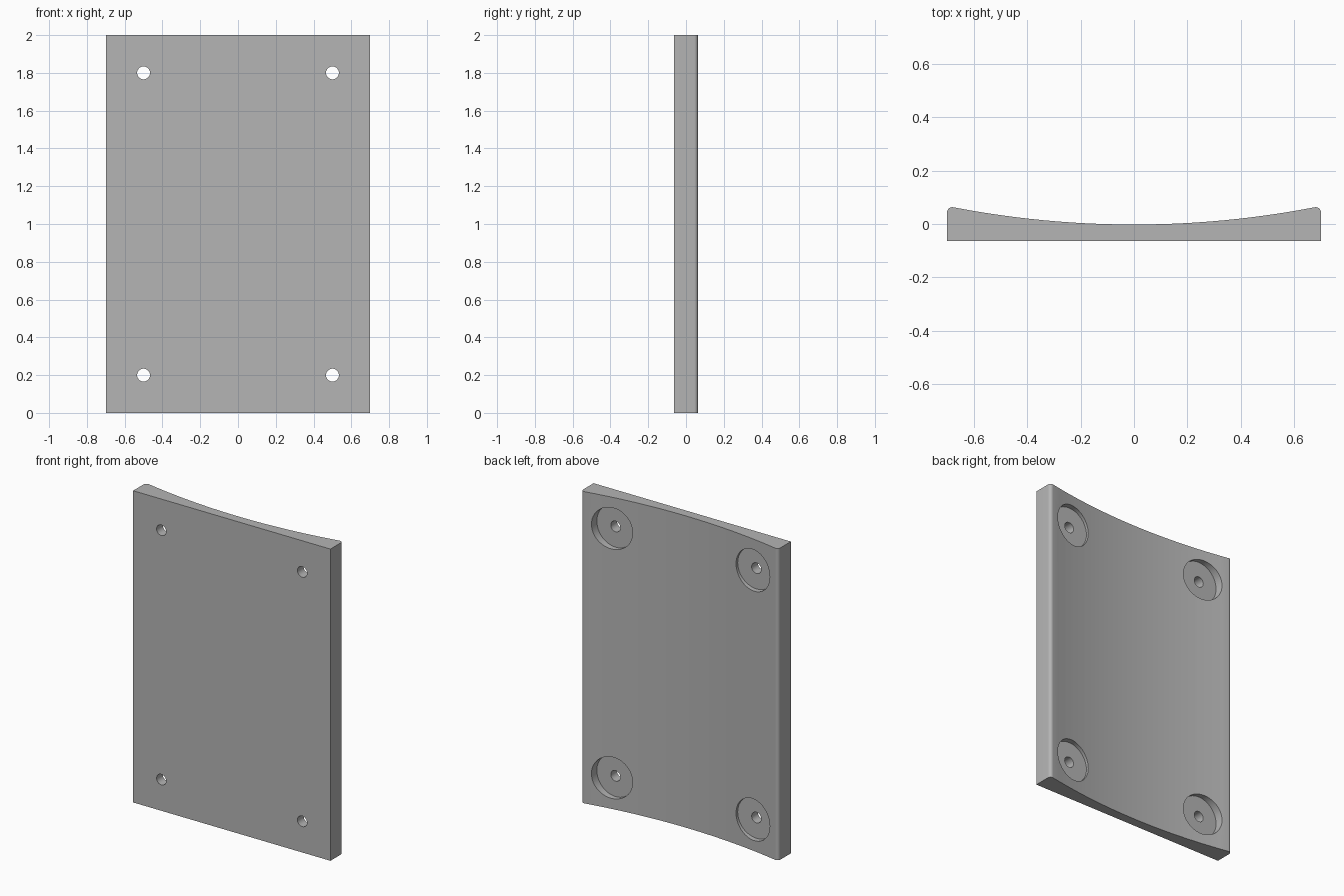
import bpy
import bmesh
from math import sin, cos, asin, sqrt, radians

HALF_W, HEIGHT, FRONT, BACK = 0.70, 2.0, -0.063, 0.063
HOLE_X, HOLE_Z = 0.50, (0.20, 1.80)
FILLET, ARC_STEPS, FILLET_STEPS = 0.02, 24, 6
ARC_LOW, TILT = -0.002, radians(11)

cube = bpy.data.objects.get("Cube")
if cube:
    bpy.data.objects.remove(cube, do_unlink=True)

grey = bpy.data.materials.new("neutral grey")
grey.use_nodes = True
colour = (0.46, 0.46, 0.46, 1)
grey.diffuse_color = colour
grey.node_tree.nodes["Principled BSDF"].inputs["Base Color"].default_value = colour


def finish(name, bm):
    bmesh.ops.recalc_face_normals(bm, faces=bm.faces)
    mesh = bpy.data.meshes.new(name)
    bm.to_mesh(mesh)
    bm.free()
    obj = bpy.data.objects.new(name, mesh)
    mesh.materials.append(grey)
    bpy.context.collection.objects.link(obj)
    return obj


def plate_profile():
    """Flat front, rounded rear corners and a shallow hollow across the back."""
    cx, cy = HALF_W - FILLET, BACK - FILLET
    turn = radians(90) + TILT
    corner = [(cx + FILLET * cos(turn * i / FILLET_STEPS),
               cy + FILLET * sin(turn * i / FILLET_STEPS))
              for i in range(FILLET_STEPS + 1)]
    ex, ey = corner[-1]
    rise = ey - ARC_LOW
    radius = (ex * ex + rise * rise) / (2 * rise)
    sweep = asin(ex / radius)
    hollow = []
    for i in range(1, ARC_STEPS):
        x = radius * sin(sweep * (1 - 2 * i / ARC_STEPS))
        hollow.append((x, ARC_LOW + radius - sqrt(radius * radius - x * x)))
    mirrored = [(-x, y) for x, y in reversed(corner)]
    return [(HALF_W, FRONT)] + corner + hollow + mirrored + [(-HALF_W, FRONT)]


def add_cylinder(bm, x, z, radius, y0, y1, sides=48):
    rim = [bm.verts.new((x + radius * cos(radians(360 * i / sides)), y0,
                         z + radius * sin(radians(360 * i / sides))))
           for i in range(sides)]
    base = bm.faces.new(rim)
    new = bmesh.ops.extrude_face_region(bm, geom=[base], use_keep_orig=True)["geom"]
    verts = [g for g in new if isinstance(g, bmesh.types.BMVert)]
    bmesh.ops.translate(bm, verts=verts, vec=(0, y1 - y0, 0))


# Hollow-backed plate
bm = bmesh.new()
outline = bm.faces.new([bm.verts.new((x, y, 0)) for x, y in plate_profile()])
new = bmesh.ops.extrude_face_region(bm, geom=[outline], use_keep_orig=True)["geom"]
bmesh.ops.translate(bm, vec=(0, 0, HEIGHT),
                    verts=[g for g in new if isinstance(g, bmesh.types.BMVert)])
plate = finish("mounting_plate", bm)

# Through holes and the wide round recesses behind them
for name, radius, start in (("recess_cutter", 0.133, 0.0), ("hole_cutter", 0.034, -0.2)):
    bm = bmesh.new()
    for x in (-HOLE_X, HOLE_X):
        for z in HOLE_Z:
            add_cylinder(bm, x, z, radius, start, 0.2)
    cutter = finish(name, bm)
    cutter.hide_render = True
    mod = plate.modifiers.new(name, 'BOOLEAN')
    mod.operation = 'DIFFERENCE'
    mod.solver = 'EXACT'
    mod.object = cutter
    bpy.context.view_layer.objects.active = plate
    bpy.ops.object.modifier_apply(modifier=name)
    bpy.data.objects.remove(cutter, do_unlink=True)

# Smooth curved surfaces with crisp edges
bpy.ops.object.select_all(action='DESELECT')
plate.select_set(True)
bpy.context.view_layer.objects.active = plate
bpy.ops.object.shade_smooth_by_angle(angle=radians(25))
